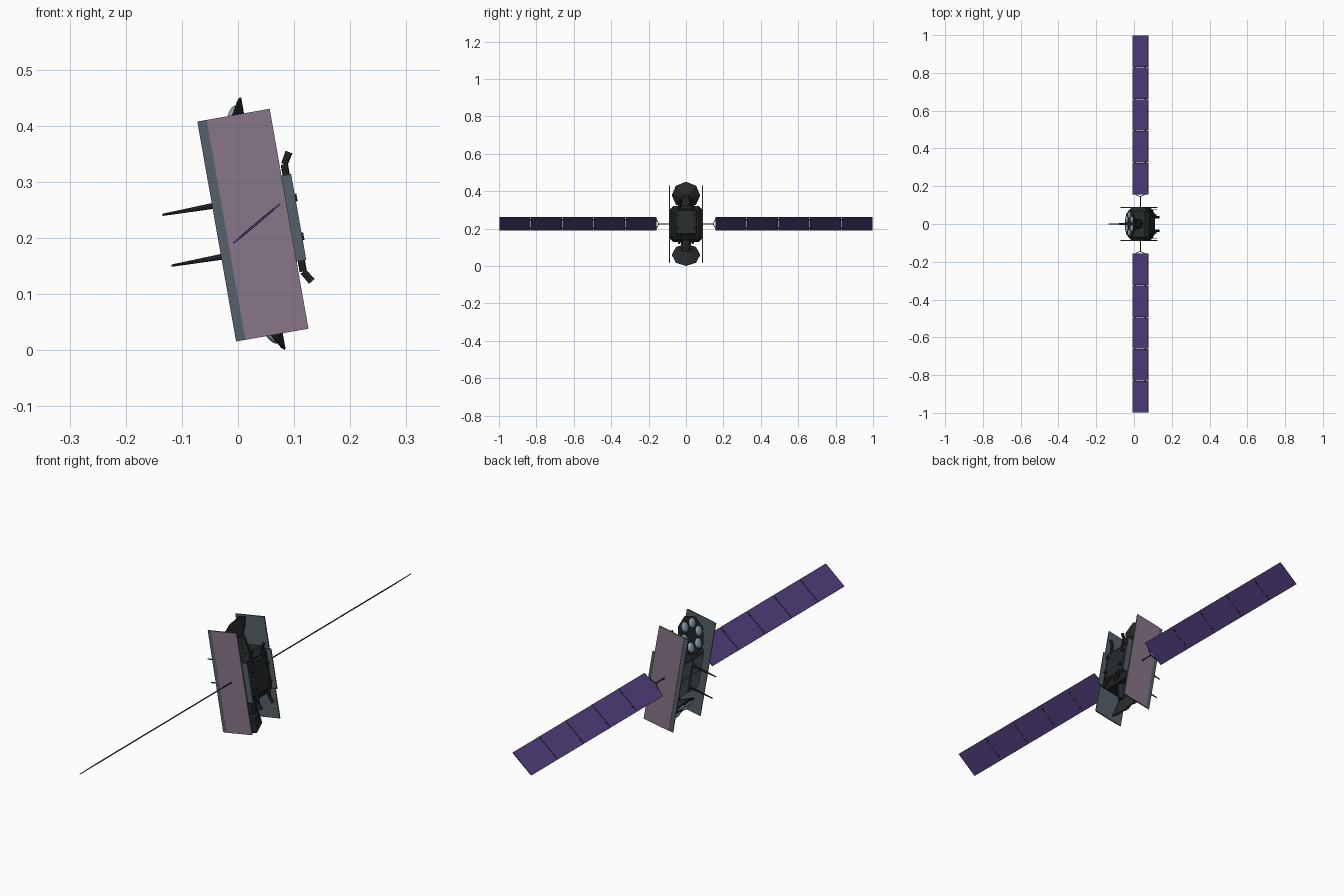
import bpy, bmesh, math
from mathutils import Matrix, Vector

if "Cube" in bpy.data.objects:
    bpy.data.objects.remove(bpy.data.objects["Cube"])


def mat(name, rgb):
    m = bpy.data.materials.new(name)
    m.diffuse_color = (*rgb, 1)
    m.use_nodes = True
    m.node_tree.nodes["Principled BSDF"].inputs["Base Color"].default_value = m.diffuse_color
    return m


PURPLE = mat("solar_purple", (0.085, 0.05, 0.21))
MAUVE = mat("mauve", (0.25, 0.18, 0.25))
SLATE = mat("slate", (0.09, 0.12, 0.14))
DARK = mat("dark", (0.02, 0.024, 0.026))
PALE = mat("pale_blue", (0.28, 0.37, 0.45))

# Body frame leans 10 degrees about y; solar wings are pitched 40 degrees
BODY = Matrix.Translation((0.0265, 0, 0.223)) @ Matrix.Rotation(math.radians(-10), 4, 'Y')
WING = Matrix.Translation((0.0335, 0, 0.226)) @ Matrix.Rotation(math.radians(-40), 4, 'Y')


def finish(name, bm, material, frame):
    bmesh.ops.recalc_face_normals(bm, faces=bm.faces[:])
    me = bpy.data.meshes.new(name)
    bm.to_mesh(me)
    bm.free()
    me.materials.append(material)
    ob = bpy.data.objects.new(name, me)
    ob.matrix_world = frame
    bpy.context.collection.objects.link(ob)
    return ob


def box(name, lo, hi, material, frame=BODY, bevel=0):
    lo, hi = Vector(lo), Vector(hi)
    bm = bmesh.new()
    bmesh.ops.create_cube(bm, size=1, matrix=Matrix.Translation((lo + hi) / 2)
                          @ Matrix.Diagonal((*(hi - lo), 1)))
    ob = finish(name, bm, material, frame)
    if bevel:
        mod = ob.modifiers.new("chamfer", 'BEVEL')
        mod.width, mod.segments = bevel, 1
    return ob


def rod(name, a, b, r1, r2, material, frame=BODY, sides=8):
    a, b = Vector(a), Vector(b)
    d = b - a
    rot = d.to_track_quat('Z', 'Y').to_matrix().to_4x4()
    bm = bmesh.new()
    bmesh.ops.create_cone(bm, cap_ends=True, segments=sides, radius1=r1, radius2=r2,
                          depth=d.length, matrix=Matrix.Translation((a + b) / 2) @ rot)
    return finish(name, bm, material, frame)


def lathe(name, profile, sides, material, frame, smooth=False):
    # Profile of (radius, height) pairs turned about z
    bm = bmesh.new()
    rings = [[bm.verts.new((r * math.cos(2 * math.pi * i / sides),
                            r * math.sin(2 * math.pi * i / sides), z)) for i in range(sides)]
             for r, z in profile]
    for p, q in zip(rings, rings[1:]):
        for i in range(sides):
            j = (i + 1) % sides
            bm.faces.new((p[i], p[j], q[j], q[i]))
    bm.faces.new(rings[0])
    bm.faces.new(rings[-1])
    if smooth:
        for f in bm.faces:
            f.smooth = len(f.verts) == 4
    return finish(name, bm, material, frame)


# Central bus with panels on its back face
box("main_body", (-0.046, -0.086, -0.092), (0.066, 0.086, 0.092), DARK, bevel=0.018)
box("body_front_deck", (0.06, -0.06, -0.068), (0.074, 0.06, 0.068), DARK, bevel=0.006)
for sy in (-1, 1):
    y0, y1 = sorted((sy * 0.005, sy * 0.064))
    for z0, z1 in ((-0.07, -0.003), (0.003, 0.07)):
        box("back_panel", (-0.05, y0, z0), (-0.044, y1, z1), SLATE)

for sy in (-1, 1):
    # Large radiator plates: slate board with mauve outer skin
    a, b = sorted((sy * 0.086, sy * 0.0895))
    box("radiator_plate", (-0.0655, a, -0.199), (0.0655, b, 0.199), SLATE)
    a, b = sorted((sy * 0.0893, sy * 0.091))
    box("radiator_skin", (-0.0485, a, -0.199), (0.0655, b, 0.199), MAUVE)
    # Small side plates on the front deck
    a, b = sorted((sy * 0.074, sy * 0.078))
    box("deck_side_plate", (0.05, a, -0.078), (0.083, b, 0.078), SLATE)
    # Bent tubes at both ends of the deck
    for sz in (-1, 1):
        p = [(0.074, sy * 0.036, sz * z) for z in (0.06, 0.097)]
        tip = (0.086, sy * 0.036, sz * 0.117)
        rod("tube_base", p[0], p[1], 0.0065, 0.0065, DARK)
        rod("tube_nozzle", p[1], tip, 0.006, 0.0065, DARK)
        rod("deck_stud", (0.07, sy * 0.045, sz * 0.035), (0.086, sy * 0.045, sz * 0.035),
            0.005, 0.007, DARK)

# Spike antennas on the back
for z in (0.046, -0.046):
    rod("spike_antenna", (-0.044, 0, z), (-0.1555, 0, z), 0.006, 0.002, DARK)

# Angled octagonal lens clusters at both ends
for sz in (-1, 1):
    along = Vector((0.5, 0, sz * 0.866))
    facing = Vector((-0.866, 0, sz * 0.5))
    centre = Vector((0.0165, 0, sz * 0.2285)) - along * 0.076
    side = facing.cross(along)
    m = Matrix((along, side, facing)).transposed().to_4x4()
    frame = BODY @ Matrix.Translation(centre) @ m
    lathe("cluster_dish", [(0.022, -0.034), (0.076, -0.003), (0.076, 0), (0.07, 0.002)],
          8, DARK, frame)
    rod("cluster_neck", centre - facing * 0.028, (0.012, 0, sz * 0.085), 0.022, 0.028, DARK)
    for i in range(6):
        t = math.radians(60 * i + 30)
        at = Matrix.Translation((0.046 * math.cos(t), 0.046 * math.sin(t), 0.001))
        lathe("cluster_lens", [(0.019, 0), (0.019, 0.003), (0.014, 0.006), (0.006, 0.008)],
              12, PALE, frame @ at, True)

# Solar wings: five hinged panels, a forked yoke and a boom per side
for sy in (-1, 1):
    for i in range(5):
        a, b = sorted((sy * (0.157 + 0.1686 * i), sy * (0.157 + 0.1686 * (i + 1) - 0.003)))
        box("solar_panel", (-0.0543, a, -0.0015), (0.0543, b, 0.0015), PURPLE, WING)
        if i:
            for x in (-0.035, 0.035):
                y = sy * (0.157 + 0.1686 * i)
                box("panel_hinge", (x - 0.004, y - 0.005, -0.002),
                    (x + 0.004, y + 0.005, 0.002), DARK, WING)
    for x in (-0.04, 0.04):
        rod("yoke_arm", (0, sy * 0.145, 0), (x, sy * 0.159, 0), 0.002, 0.002, DARK, WING, 6)
    rod("wing_boom", (0, sy * 0.08, 0), (0, sy * 0.147, 0), 0.0028, 0.0028, DARK, WING, 6)
